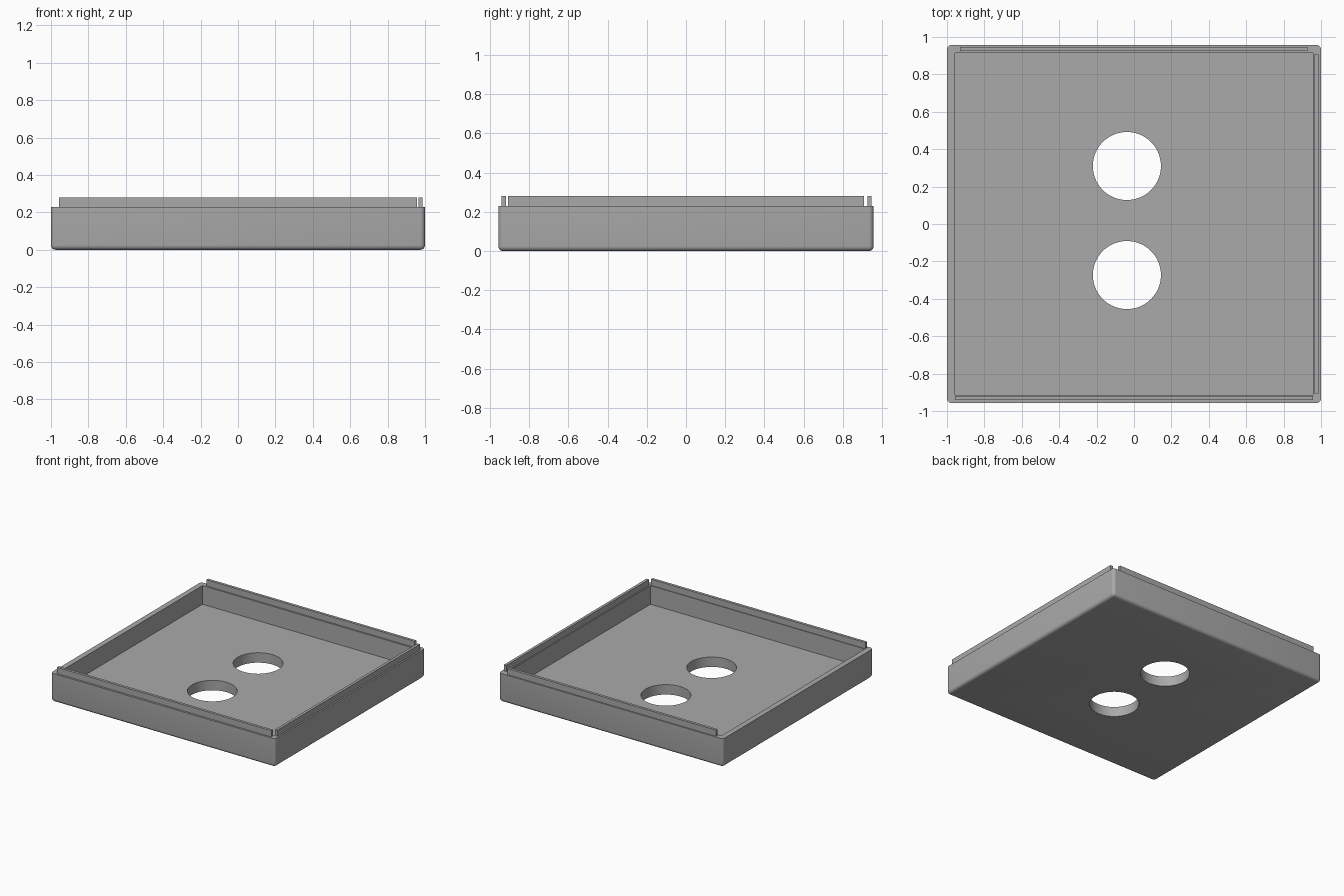
import bpy
import bmesh
from mathutils import Matrix, Vector

default = bpy.data.objects.get("Cube")
if default:
    bpy.data.objects.remove(default, do_unlink=True)

grey = bpy.data.materials.new("mid_grey")
grey.use_nodes = True
grey.diffuse_color = (0.4, 0.4, 0.4, 1)
grey.node_tree.nodes["Principled BSDF"].inputs["Base Color"].default_value = grey.diffuse_color

HALF_X, HALF_Y = 1.0, 0.957
RIM, TOP, FLOOR = 0.23, 0.28, 0.08
WALL = 0.044


def finish(name, bm):
    mesh = bpy.data.meshes.new(name)
    bm.to_mesh(mesh)
    bm.free()
    mesh.materials.append(grey)
    obj = bpy.data.objects.new(name, mesh)
    bpy.context.collection.objects.link(obj)
    return obj


def box(name, low, high, rounding=0):
    low, high = Vector(low), Vector(high)
    bm = bmesh.new()
    matrix = Matrix.Translation((low + high) / 2) @ Matrix.Diagonal((*(high - low), 1))
    bmesh.ops.create_cube(bm, size=1, matrix=matrix)
    if rounding:
        # Round every edge except those of the flat rim
        edges = [e for e in bm.edges if any(v.co.z < high.z - 0.001 for v in e.verts)]
        bmesh.ops.bevel(bm, geom=edges, offset=rounding, segments=5,
                        profile=0.5, affect='EDGES')
    return finish(name, bm)


def cylinder(name, x, y, radius):
    bm = bmesh.new()
    bmesh.ops.create_cone(bm, cap_ends=True, segments=64, radius1=radius,
                          radius2=radius, depth=0.5, matrix=Matrix.Translation((x, y, 0)))
    return finish(name, bm)


# Shallow tray with rounded outer corners and bottom edge
tray = box("tray", (-HALF_X, -HALF_Y, 0), (HALF_X, HALF_Y, RIM), 0.025)

# Cavity and the two round holes through the floor
inner_x, inner_y = HALF_X - WALL, HALF_Y - WALL
cutters = [box("cavity_cutter", (-inner_x, -inner_y, FLOOR), (inner_x, inner_y, 0.5))]
for y in (0.31, -0.273):
    cutters.append(cylinder("hole_cutter", -0.038, y, 0.182))

bpy.ops.object.select_all(action='DESELECT')
bpy.context.view_layer.objects.active = tray
tray.select_set(True)
for cutter in cutters:
    cutter.hide_render = True
    cut = tray.modifiers.new("cut", 'BOOLEAN')
    cut.operation = 'DIFFERENCE'
    cut.solver = 'EXACT'
    cut.object = cutter
    bpy.ops.object.modifier_apply(modifier=cut.name)
    bpy.data.objects.remove(cutter, do_unlink=True)
bpy.ops.object.shade_smooth_by_angle()

# Thin locating lips standing on three sides of the rim
box("front_lip", (-inner_x, -0.941, RIM), (inner_x, -0.919, TOP))
box("back_lip", (-0.93, 0.925, RIM), (0.928, 0.947, TOP))
box("left_lip", (0.965, -0.907, RIM), (0.987, 0.907, TOP))
